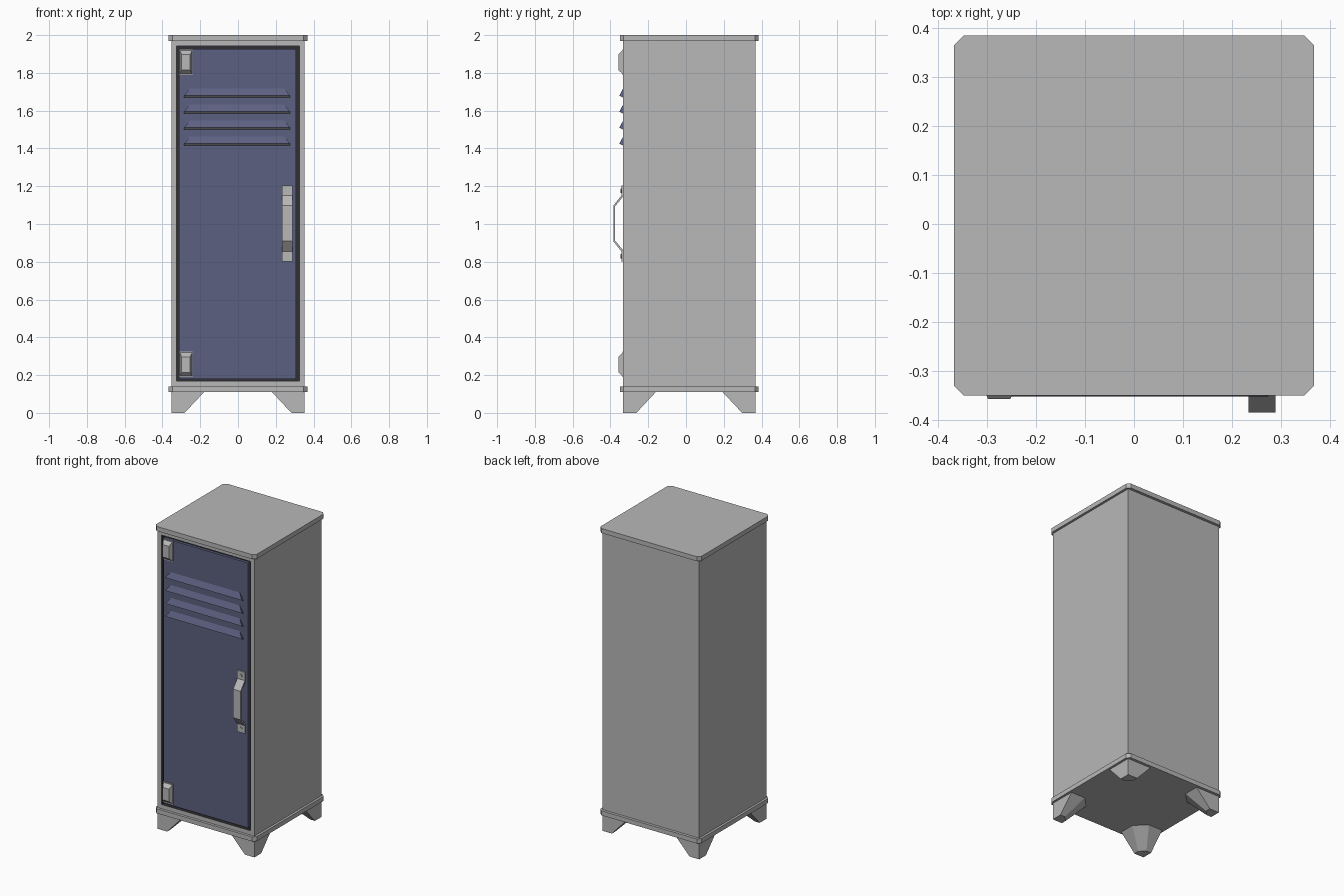
import bpy, bmesh
from mathutils import Vector

old = bpy.data.objects.get("Cube")
if old:
    bpy.data.objects.remove(old, do_unlink=True)


def material(name, rgb):
    m = bpy.data.materials.new(name)
    m.use_nodes = True
    m.diffuse_color = (*rgb, 1)
    m.node_tree.nodes["Principled BSDF"].inputs["Base Color"].default_value = (*rgb, 1)
    return m


GREY = material("grey metal", (0.48, 0.48, 0.48))
BLUE = material("blue paint", (0.108, 0.118, 0.215))
DARK = material("dark gap", (0.03, 0.03, 0.035))
FRONT, BACK = -0.333, 0.367


def finish(name, bm, *mats):
    bmesh.ops.recalc_face_normals(bm, faces=bm.faces)
    mesh = bpy.data.meshes.new(name)
    bm.to_mesh(mesh)
    bm.free()
    for m in mats:
        mesh.materials.append(m)
    ob = bpy.data.objects.new(name, mesh)
    bpy.context.collection.objects.link(ob)
    return ob


def loft(bm, ring_a, ring_b):
    """Closed solid between two rings of equal length."""
    a = [bm.verts.new(p) for p in ring_a]
    b = [bm.verts.new(p) for p in ring_b]
    bm.faces.new(a)
    bm.faces.new(b)
    n = len(a)
    for i in range(n):
        j = (i + 1) % n
        bm.faces.new((a[i], a[j], b[j], b[i]))


def rect(x0, x1, z0, z1, y):
    return [(x0, y, z0), (x1, y, z0), (x1, y, z1), (x0, y, z1)]


def box(bm, x0, x1, y0, y1, z0, z1):
    loft(bm, rect(x0, x1, z0, z1, y0), rect(x0, x1, z0, z1, y1))


# Cabinet with a recessed door opening
bm = bmesh.new()
box(bm, -0.353, 0.353, FRONT, BACK, 0.14, 1.97)
bmesh.ops.recalc_face_normals(bm, faces=bm.faces)
front = [f for f in bm.faces if f.normal.y < -0.9]
bmesh.ops.inset_individual(bm, faces=front, thickness=0.039)
walls = bmesh.ops.inset_individual(bm, faces=front, thickness=0.0, depth=-0.025)["faces"]
for f in front + walls:
    f.material_index = 1
finish("cabinet_body", bm, GREY, DARK)

# Top and base slabs with clipped corners
for name, z0, z1 in (("top_slab", 1.97, 2.0), ("base_slab", 0.11, 0.14)):
    x, y0, y1, c = 0.368, -0.35, 0.385, 0.02
    outline = [(-x + c, y0), (x - c, y0), (x, y0 + c), (x, y1 - c),
               (x - c, y1), (-x + c, y1), (-x, y1 - c), (-x, y0 + c)]
    bm = bmesh.new()
    loft(bm, [(*p, z0) for p in outline], [(*p, z1) for p in outline])
    finish(name, bm, GREY)


# Tapered corner feet, cut diagonally on the inner corner
def foot_ring(sx, sy, size, cut, z):
    pts = [(0, 0), (size, 0), (size, size - cut), (size - cut, size), (0, size)]
    corner_y = FRONT if sy < 0 else BACK
    return [(sx * (0.353 - u), corner_y - sy * v, z) for u, v in pts]


for side, sx in (("left", 1), ("right", -1)):
    for end, sy in (("front", -1), ("back", 1)):
        bm = bmesh.new()
        loft(bm, foot_ring(sx, sy, 0.173, 0.07, 0.11), foot_ring(sx, sy, 0.07, 0.035, 0))
        finish(f"{end}_{side}_foot", bm, GREY)

# Door
bm = bmesh.new()
box(bm, -0.313, 0.306, FRONT + 0.002, FRONT + 0.02, 0.18, 1.926)
finish("door", bm, BLUE)

# Sloped louvers with a pale lower lip
for i in range(4):
    z = 1.67 + 0.047 - i * 0.085
    bm = bmesh.new()
    lip = [bm.verts.new(p) for p in ((-0.285, -0.353, z - 0.037), (0.275, -0.353, z - 0.037))]
    top = [bm.verts.new(p) for p in ((-0.255, FRONT, z), (0.245, FRONT, z))]
    low = [bm.verts.new(p) for p in ((-0.285, FRONT, z - 0.047), (0.275, FRONT, z - 0.047))]
    bm.faces.new((lip[0], lip[1], top[1], top[0]))
    bm.faces.new((top[0], top[1], low[1], low[0]))
    bm.faces.new((lip[0], top[0], low[0]))
    bm.faces.new((lip[1], low[1], top[1]))
    bm.faces.new((lip[0], low[0], low[1], lip[1])).material_index = 1
    finish(f"louver_{i + 1}", bm, BLUE, GREY)

# Hinges
for name, z in (("upper_hinge", 1.857), ("lower_hinge", 0.257)):
    bm = bmesh.new()
    box(bm, -0.311, -0.24, FRONT - 0.003, FRONT + 0.01, z - 0.068, z + 0.068)
    loft(bm, rect(-0.308, -0.243, z - 0.062, z + 0.062, FRONT - 0.003),
         rect(-0.298, -0.253, z - 0.042, z + 0.04, -0.358))
    finish(name, bm, GREY)

# Handle: a bent strap swept across its width
mid = 1.003
half = [(FRONT, 0.202), (FRONT - 0.009, 0.202), (FRONT - 0.009, 0.148), (-0.385, 0.094)]
inner = [(-0.376, 0.09), (FRONT, 0.142)]
profile = half + [(y, -z) for y, z in reversed(half)]
profile += [(y, -z) for y, z in reversed(inner)] + inner
bm = bmesh.new()
loft(bm, [(0.234, y, mid + z) for y, z in profile],
     [(0.289, y, mid + z) for y, z in profile])
finish("handle", bm, GREY)

# Diamond-headed handle bolts
for name, s in (("upper_bolt", 1), ("lower_bolt", -1)):
    centre = Vector((0.2615, 0, mid + s * 0.174))
    ring = [centre + Vector(d) * 0.012 for d in ((1, 0, 0), (0, 0, 1), (-1, 0, 0), (0, 0, -1))]
    bm = bmesh.new()
    loft(bm, [p + Vector((0, FRONT - 0.005, 0)) for p in ring],
         [p + Vector((0, FRONT - 0.015, 0)) for p in ring])
    finish(name, bm, GREY)
